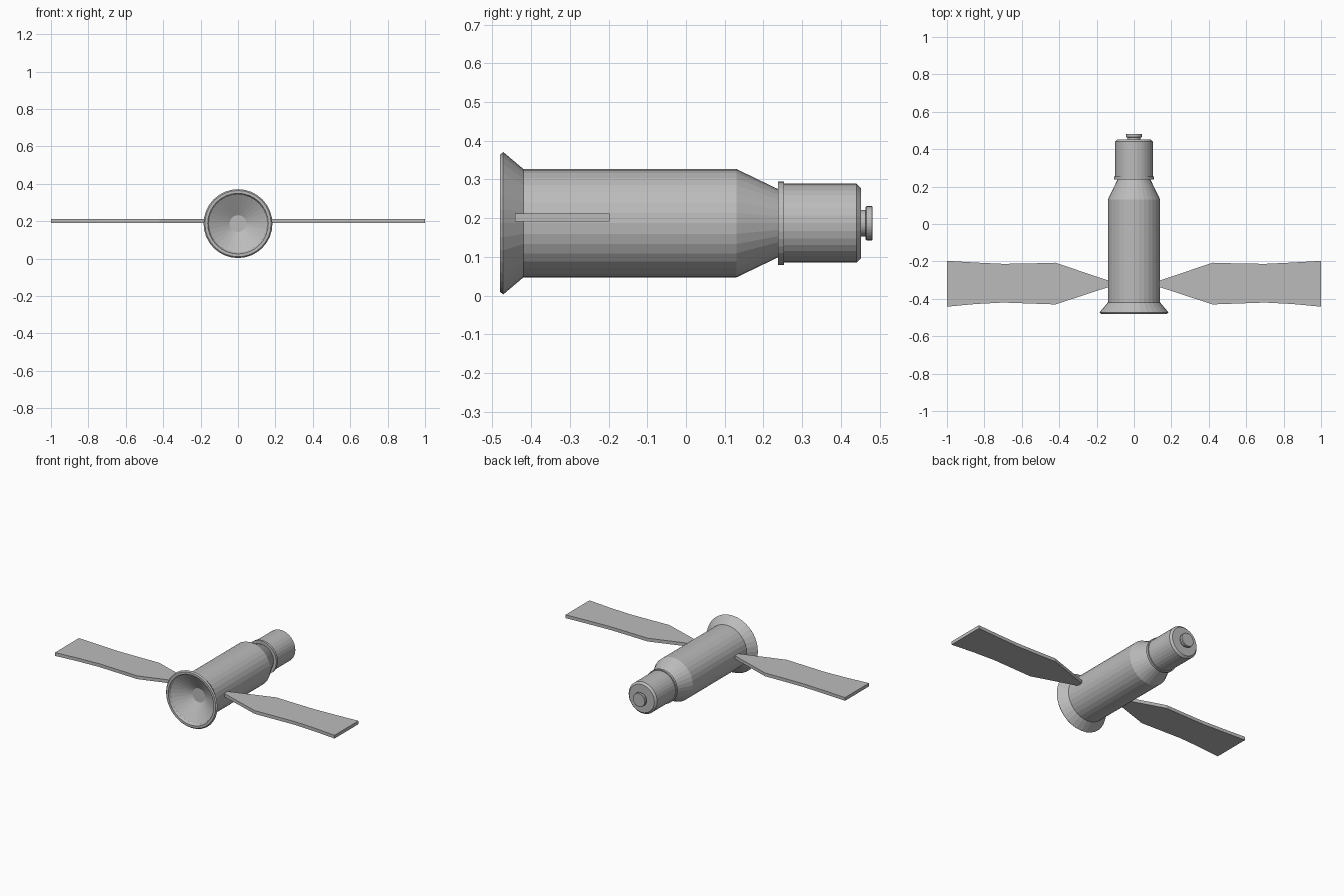
import bpy, bmesh, math
from mathutils import Vector

cube = bpy.data.objects.get("Cube")
if cube:
    bpy.data.objects.remove(cube)

AXIS_Z = 0.187
SEGMENTS = 32

grey = bpy.data.materials.new("hull grey")
grey.use_nodes = True
grey.diffuse_color = (0.5, 0.5, 0.5, 1)
grey.node_tree.nodes["Principled BSDF"].inputs["Base Color"].default_value = (0.5, 0.5, 0.5, 1)


def finish(name, bm):
    bmesh.ops.recalc_face_normals(bm, faces=bm.faces)
    mesh = bpy.data.meshes.new(name)
    bm.to_mesh(mesh)
    bm.free()
    mesh.materials.append(grey)
    obj = bpy.data.objects.new(name, mesh)
    bpy.context.collection.objects.link(obj)
    return obj


def lathe(name, profile):
    """Turn (radius, y) points about the long axis and cap both ends."""
    bm = bmesh.new()
    rings = []
    for r, y in profile:
        angles = [math.tau * i / SEGMENTS for i in range(SEGMENTS)]
        rings.append([bm.verts.new((r * math.cos(a), y, AXIS_Z + r * math.sin(a))) for a in angles])
    for a, b in zip(rings, rings[1:]):
        for i in range(SEGMENTS):
            j = (i + 1) % SEGMENTS
            bm.faces.new((a[i], a[j], b[j], b[i]))
    bm.faces.new(rings[0])
    bm.faces.new(rings[-1])
    return finish(name, bm)


def panel(name, side):
    """Flat solar panel, narrow at the root and waisted along its length."""
    stations = [(0.13, -0.335, -0.305), (0.42, -0.43, -0.207), (0.56, -0.425, -0.211),
                (0.7, -0.42, -0.213), (0.85, -0.428, -0.206), (1.0, -0.442, -0.197)]
    bm = bmesh.new()
    outline = [(x, lo) for x, lo, hi in stations] + [(x, hi) for x, lo, hi in reversed(stations)]
    face = bm.faces.new([bm.verts.new((side * x, y, 0.191)) for x, y in outline])
    grown = bmesh.ops.extrude_face_region(bm, geom=[face])
    top = [v for v in grown["geom"] if isinstance(v, bmesh.types.BMVert)]
    bmesh.ops.translate(bm, verts=top, vec=Vector((0, 0, 0.021)))
    return finish(name, bm)


# Hollow flared skirt, main hull and tapered shoulder
lathe("main_hull", [(0.045, -0.40), (0.155, -0.465), (0.162, -0.48), (0.177, -0.48), (0.184, -0.472),
                    (0.14, -0.42), (0.14, 0.13), (0.087, 0.24)])
# Collar ring and forward module
lathe("collar_ring", [(0.108, 0.238), (0.108, 0.253)])
lathe("rear_module", [(0.102, 0.25), (0.102, 0.44), (0.09, 0.452)])
# Docking knob
lathe("docking_neck", [(0.034, 0.45), (0.034, 0.466)])
lathe("docking_cap", [(0.04, 0.463), (0.044, 0.466), (0.044, 0.48), (0.042, 0.482)])
# Solar panels
panel("left_solar_panel", 1)
panel("right_solar_panel", -1)
